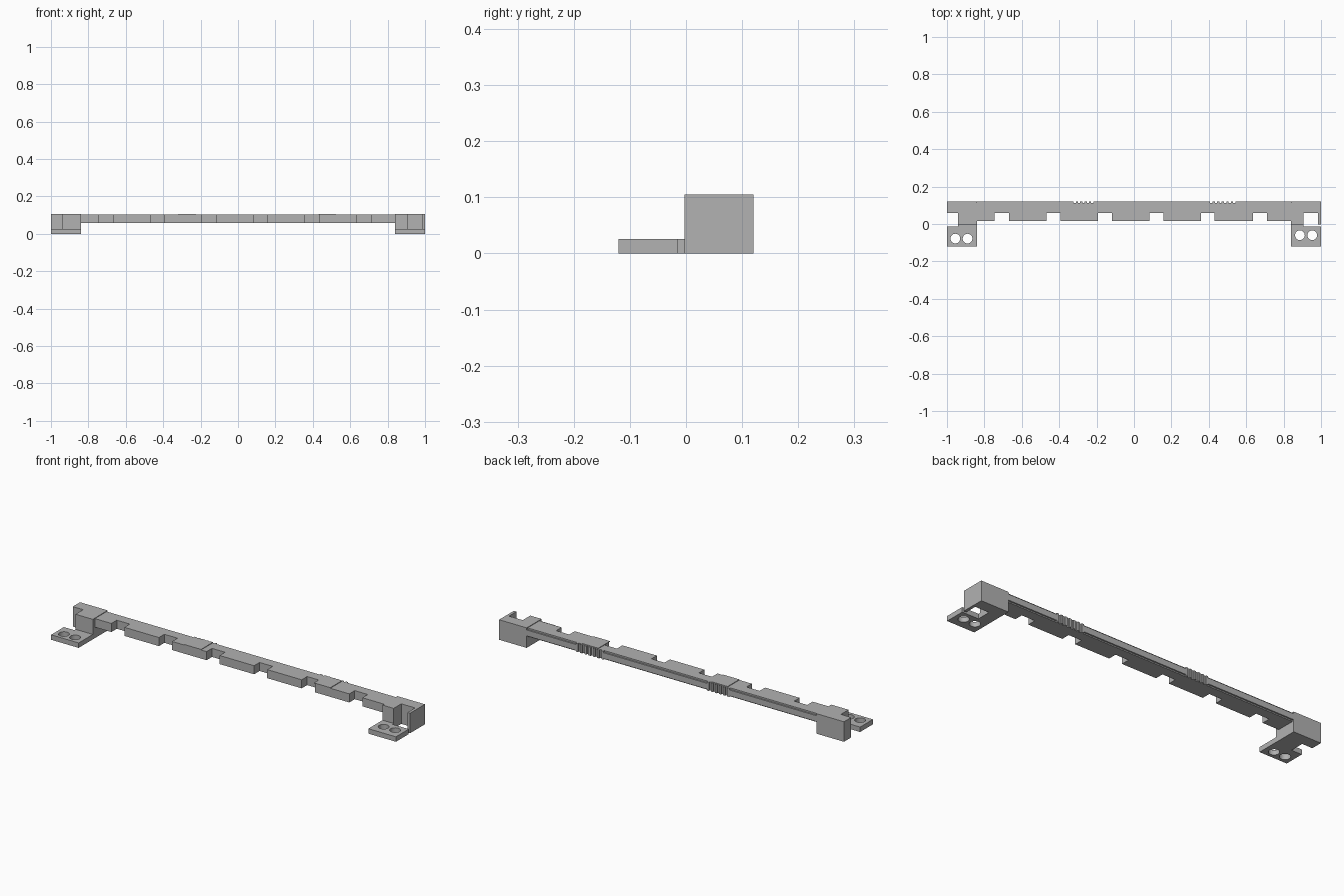
import bpy, bmesh

if "Cube" in bpy.data.objects:
    bpy.data.objects.remove(bpy.data.objects["Cube"])

grey = bpy.data.materials.new("plain grey")
grey.diffuse_color = (0.445, 0.445, 0.445, 1)
grey.use_nodes = True
grey.node_tree.nodes["Principled BSDF"].inputs["Base Color"].default_value = grey.diffuse_color


def extrude(name, outline, z0, z1):
    """Prism from an xy outline."""
    bm = bmesh.new()
    face = bm.faces.new([bm.verts.new((x, y, z0)) for x, y in outline])
    top = bmesh.ops.extrude_face_region(bm, geom=[face])["geom"]
    for v in top:
        if isinstance(v, bmesh.types.BMVert):
            v.co.z = z1
    bmesh.ops.recalc_face_normals(bm, faces=bm.faces)
    mesh = bpy.data.meshes.new(name)
    bm.to_mesh(mesh)
    bm.free()
    mesh.materials.append(grey)
    ob = bpy.data.objects.new(name, mesh)
    bpy.context.collection.objects.link(ob)
    return ob


def box(name, x0, x1, y0, y1, z0, z1):
    return extrude(name, [(x0, y0), (x1, y0), (x1, y1), (x0, y1)], z0, z1)


BACK, INNER, TOP, BAR_TOP, BAR_LOW = 0.12, 0.112, 0.105, 0.102, 0.057

# Main bar with evenly spaced notches along the front
outline = [(-0.84, 0.015)]
for i in range(6):
    x = -0.745 + 0.276 * i
    outline += [(x, 0.015), (x, 0.06), (x + 0.076, 0.06), (x + 0.076, 0.015)]
outline += [(0.84, 0.015), (0.84, INNER), (-0.84, INNER)]
extrude("notched_bar", outline, BAR_LOW, BAR_TOP)

# Back rail, interrupted by two groups of grip teeth
groups = [(-0.335, -0.205, 6), (0.395, 0.555, 7)]
edges = [-0.84, -0.335, -0.205, 0.395, 0.555, 0.84]
for x0, x1 in zip(edges[::2], edges[1::2]):
    box("back_rail", x0, x1, INNER, BACK, 0.063, 0.094)
for x0, x1, n in groups:
    pitch = (x1 - x0) / (n - 0.5)
    for i in range(n):
        x = x0 + i * pitch
        box("grip_tooth", x, x + pitch * 0.5, INNER, BACK, BAR_LOW, BAR_TOP)

# Shallow raised pads on top of the bar
for x0 in (-0.32, 0.43):
    box("top_pad", x0, x0 + 0.095, 0.015, INNER, BAR_TOP, TOP)

# End blocks
extrude("left_end_block", [(-1, 0.06), (-0.94, 0.06), (-0.94, -0.003),
                           (-0.84, -0.003), (-0.84, BACK), (-1, BACK)], 0, TOP)
extrude("right_end_block", [(0.84, -0.003), (0.905, -0.003), (0.905, 0.06),
                            (0.985, 0.06), (0.985, -0.003), (1, -0.003),
                            (1, BACK), (0.84, BACK)], 0, TOP)

# Mounting feet, each with two screw holes
left = extrude("left_foot", [(-1, -0.12), (-0.84, -0.12), (-0.84, -0.003),
                             (-0.94, -0.003), (-0.94, -0.014), (-1, -0.014)], 0, 0.026)
right = extrude("right_foot", [(0.84, -0.12), (1, -0.12), (1, -0.014),
                               (0.905, -0.014), (0.905, -0.003), (0.84, -0.003)], 0, 0.026)
for foot, xs, y in ((left, (-0.955, -0.89), -0.078), (right, (0.887, 0.953), -0.06)):
    for x in xs:
        bpy.ops.mesh.primitive_cylinder_add(vertices=32, radius=0.026, depth=0.2,
                                            location=(x, y, 0))
        cutter = bpy.context.object
        cutter.name = "screw_hole_cutter"
        cutter.data.materials.append(grey)
        cutter.hide_render = True
        cutter.hide_set(True)
        mod = foot.modifiers.new("screw_hole", "BOOLEAN")
        mod.operation = "DIFFERENCE"
        mod.solver = "EXACT"
        mod.object = cutter
